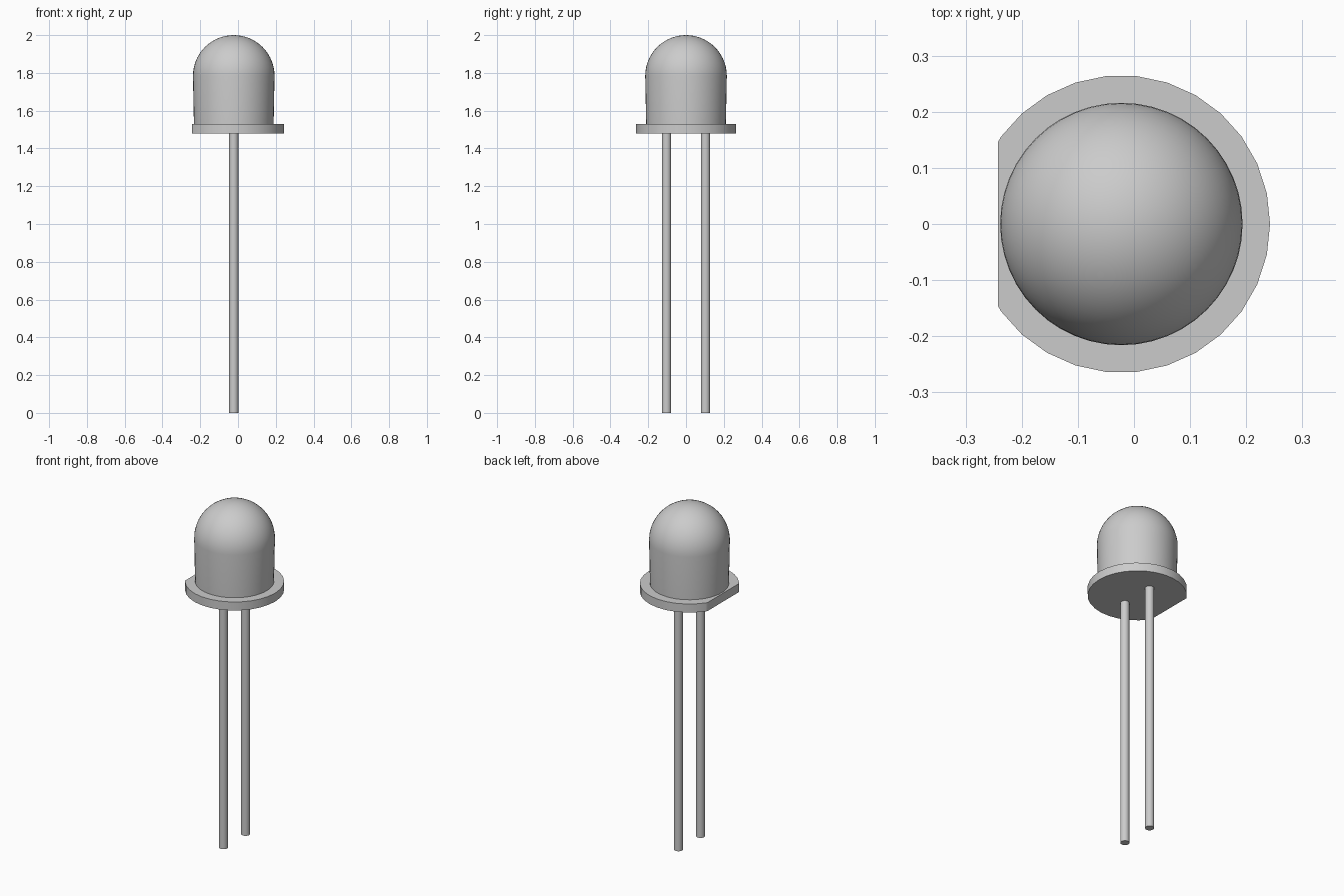
import bpy, bmesh
from math import sin, cos, pi, radians
from mathutils import Vector

if "Cube" in bpy.data.objects:
    bpy.data.objects.remove(bpy.data.objects["Cube"])

CX = -0.0225  # round axis; the flat on the flange shifts it off x = 0


def finish(bm, name, angle=40):
    bmesh.ops.remove_doubles(bm, verts=bm.verts, dist=1e-5)
    bmesh.ops.recalc_face_normals(bm, faces=bm.faces)
    me = bpy.data.meshes.new(name)
    bm.to_mesh(me)
    bm.free()
    ob = bpy.data.objects.new(name, me)
    bpy.context.collection.objects.link(ob)
    bpy.ops.object.select_all(action='DESELECT')
    ob.select_set(True)
    bpy.context.view_layer.objects.active = ob
    bpy.ops.object.shade_smooth_by_angle(angle=radians(angle))
    return ob


def lathe(name, profile, sides, x=0.0, y=0.0, flat_x=None):
    """Revolve (radius, z) points around a vertical axis, optionally cut flat."""
    bm = bmesh.new()
    verts = [bm.verts.new((x + r, y, z)) for r, z in profile]
    edges = [bm.edges.new(p) for p in zip(verts, verts[1:])]
    bmesh.ops.spin(bm, geom=verts + edges, cent=(x, y, 0), axis=(0, 0, 1),
                   angle=2 * pi, steps=sides, use_merge=True)
    bmesh.ops.remove_doubles(bm, verts=bm.verts, dist=1e-5)
    if flat_x is not None:
        cut = bmesh.ops.bisect_plane(
            bm, geom=bm.verts[:] + bm.edges[:] + bm.faces[:],
            plane_co=Vector((flat_x, 0, 0)), plane_no=Vector((-1, 0, 0)),
            clear_outer=True)
        rim = [e for e in cut['geom_cut'] if isinstance(e, bmesh.types.BMEdge)]
        bmesh.ops.holes_fill(bm, edges=rim, sides=0)
    return finish(bm, name)


# Bulb: slightly tapered wall with a hemispherical top
R, N = 0.216, 14
dome = [(R * cos(pi / 2 * i / N), 2 - R + R * sin(pi / 2 * i / N))
        for i in range(N)]
lathe("lens_dome", [(0.211, 1.53)] + dome + [(0, 2.0)], 48, x=CX)

# Flange: thin 30-sided disc with one flat side
lathe("base_flange", [(0, 1.48), (0.265, 1.48), (0.265, 1.53), (0, 1.53)],
      30, x=CX, flat_x=-0.2425)

# Two straight wire leads
for name, y in (("front_lead", -0.103), ("back_lead", 0.103)):
    lathe(name, [(0, 0), (0.0245, 0), (0.0245, 1.48), (0, 1.48)], 16, x=CX, y=y)
